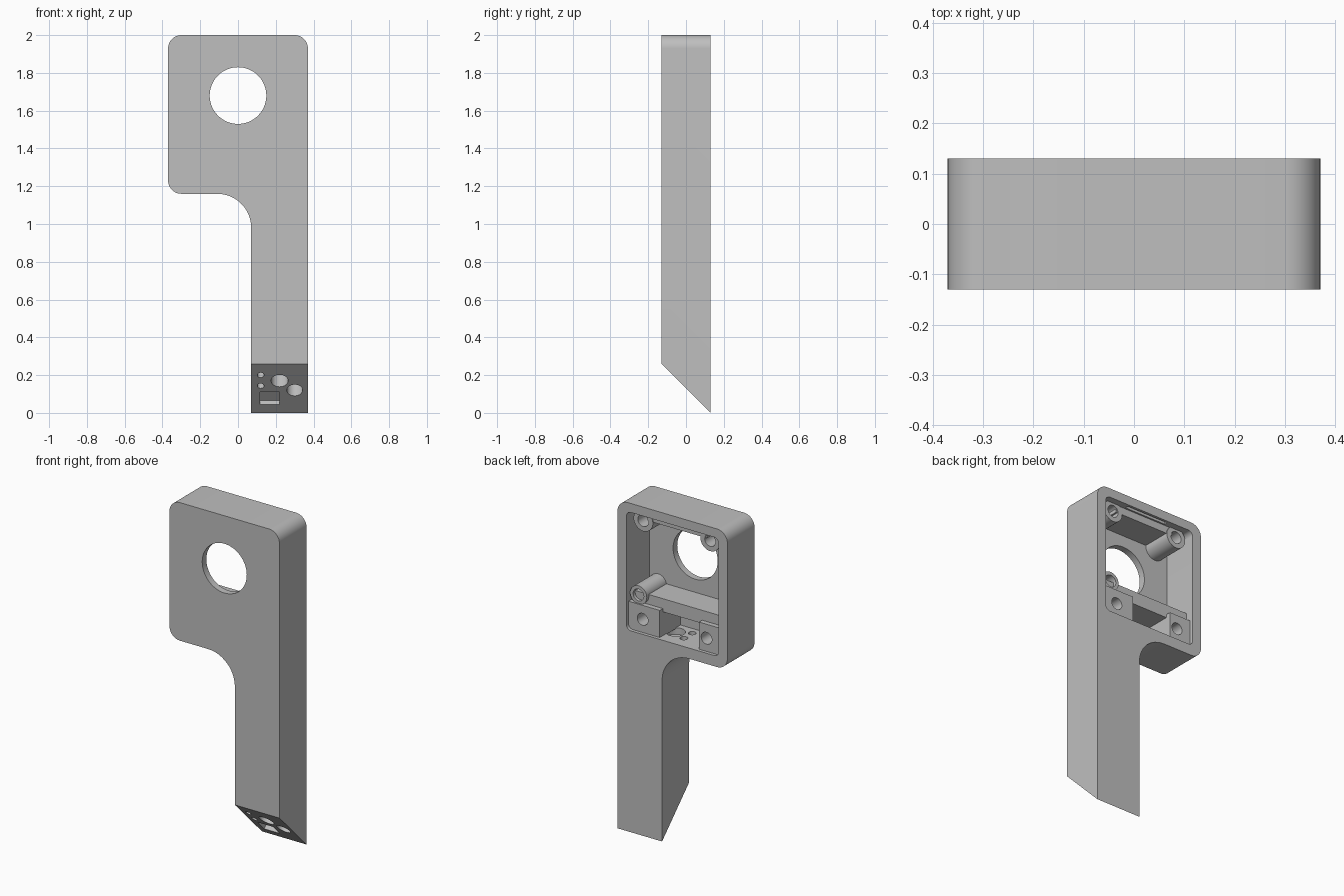
import bpy, bmesh, math
from mathutils import Matrix, Vector

cube = bpy.data.objects.get("Cube")
if cube:
    bpy.data.objects.remove(cube, do_unlink=True)

grey = bpy.data.materials.new("plain_grey")
grey.use_nodes = True
grey.diffuse_color = (0.52, 0.52, 0.52, 1)
grey.node_tree.nodes["Principled BSDF"].inputs["Base Color"].default_value = grey.diffuse_color

BACK, FRONT, INNER = 0.13, -0.13, -0.09


def rounded(corners, steps=12):
    """Outline from (x, z, radius) corners, each rounded by an arc."""
    pts = []
    for i, (x, z, r) in enumerate(corners):
        p = Vector((x, z))
        if r == 0:
            pts.append(p)
            continue
        a = (Vector(corners[i - 1][:2]) - p).normalized()
        b = (Vector(corners[(i + 1) % len(corners)][:2]) - p).normalized()
        centre = p + (a + b) * r
        for k in range(steps + 1):
            t = k / steps * math.pi / 2
            pts.append(centre - b * r * math.cos(t) - a * r * math.sin(t))
    return pts


def circle(x, z, r, n=40):
    return [(x + r * math.cos(2 * math.pi * k / n), z + r * math.sin(2 * math.pi * k / n))
            for k in range(n)]


def rect(x0, x1, z0, z1, r=0):
    return rounded([(x0, z0, r), (x1, z0, r), (x1, z1, r), (x0, z1, r)])


def prism(name, pts, y0, y1, matrix=Matrix(), slant=False):
    """Extrude an x-z outline from y0 to y1."""
    bm = bmesh.new()
    face = bm.faces.new([bm.verts.new((p[0], y0, p[1])) for p in pts])
    ext = bmesh.ops.extrude_face_region(bm, geom=[face])
    moved = [v for v in ext["geom"] if isinstance(v, bmesh.types.BMVert)]
    bmesh.ops.translate(bm, verts=moved, vec=(0, y1 - y0, 0))
    if slant:
        cut = bmesh.ops.bisect_plane(bm, geom=bm.verts[:] + bm.edges[:] + bm.faces[:], dist=1e-5,
                                     plane_co=(0, 0, BACK), plane_no=(0, 1, 1), clear_inner=True)
        bmesh.ops.remove_doubles(bm, verts=bm.verts[:], dist=1e-5)
        bmesh.ops.holes_fill(bm, edges=[e for e in bm.edges if e.is_boundary])
    bmesh.ops.transform(bm, matrix=matrix, verts=bm.verts[:])
    bmesh.ops.recalc_face_normals(bm, faces=bm.faces[:])
    mesh = bpy.data.meshes.new(name)
    bm.to_mesh(mesh)
    bm.free()
    mesh.materials.append(grey)
    obj = bpy.data.objects.new(name, mesh)
    bpy.context.collection.objects.link(obj)
    return obj


def carve(obj, pts, y0, y1, matrix=Matrix()):
    """Cut a prism out of obj and discard the cutter."""
    cutter = prism("cutter", pts, y0, y1, matrix)
    cutter.hide_render = True
    mod = obj.modifiers.new("cut", 'BOOLEAN')
    mod.operation, mod.solver, mod.object = 'DIFFERENCE', 'EXACT', cutter
    bpy.context.view_layer.objects.active = obj
    bpy.ops.object.modifier_apply(modifier=mod.name)
    bpy.data.objects.remove(cutter, do_unlink=True)


# Body: square head and long handle with a slanted end
body = prism("body", rounded([(-0.37, 1.16, 0.07), (0.07, 1.16, 0.18), (0.07, -0.02, 0),
                              (0.37, -0.02, 0), (0.37, 2, 0.07), (-0.37, 2, 0.07)]),
             FRONT, BACK, slant=True)
carve(body, rect(-0.31, 0.31, 1.225, 1.945, 0.03), INNER, 0.2)
carve(body, circle(0, 1.68, 0.15, 64), -0.2, 0)
# Groove for the lid in the top wall
carve(body, rect(-0.14, 0.14, 1.9, 1.975), 0.095, 0.115)


# Sockets square to the slanted end
def socket(x, z, outline, depth):
    carve(body, outline, -0.03, depth,
          Matrix.Translation((x, BACK - z, z)) @ Matrix.Rotation(math.radians(45), 4, 'X'))


for x, z, r in ((0.22, 0.17, 0.045), (0.30, 0.12, 0.042), (0.12, 0.2, 0.018), (0.12, 0.143, 0.018)):
    socket(x, z, circle(0, 0, r), 0.11)
socket(0.168, 0.077, rect(-0.052, 0.052, -0.046, 0.046), 0.03)

# Cable holes in the cavity floor
for x, y, r in ((0.07, 0, 0.055), (-0.014, -0.04, 0.022), (-0.014, 0.04, 0.022)):
    carve(body, circle(0, 0, r), -0.04, 0.04,
          Matrix.Translation((x, y, 1.225)) @ Matrix.Rotation(math.radians(90), 4, 'X'))

parts = [body]

# Shelf bridging the floor, and the rail under the top wall
parts.append(prism("shelf", rect(-0.315, 0.315, 1.37, 1.45), INNER - 0.01, 0.08))
parts.append(prism("top_rail", rect(-0.2, 0.2, 1.9, 1.95), INNER - 0.01, 0.085))

# Lower screw blocks
for name, x0, x1, hole in (("left_screw_block", 0.1, 0.315, 0.215),
                           ("right_screw_block", -0.315, -0.165, -0.215)):
    block = prism(name, rect(x0, x1, 1.22, 1.39), INNER - 0.01, 0.11)
    carve(block, circle(hole, 1.305, 0.036), -0.02, 0.2)
    parts.append(block)

# Round screw posts
for name, x, z, r, end in (("left_top_post", 0.225, 1.895, 0.065, 0.09),
                           ("right_top_post", -0.225, 1.895, 0.065, 0.09),
                           ("side_post", 0.25, 1.44, 0.056, 0.1)):
    post = prism(name, circle(x, z, r), INNER - 0.01, end)
    carve(post, circle(x, z, 0.036), -0.02, 0.2)
    parts.append(post)

# Smooth the curved walls, keep edges sharp
bpy.ops.object.select_all(action='DESELECT')
for part in parts:
    part.select_set(True)
bpy.context.view_layer.objects.active = body
bpy.ops.object.shade_smooth_by_angle(angle=math.radians(30))
